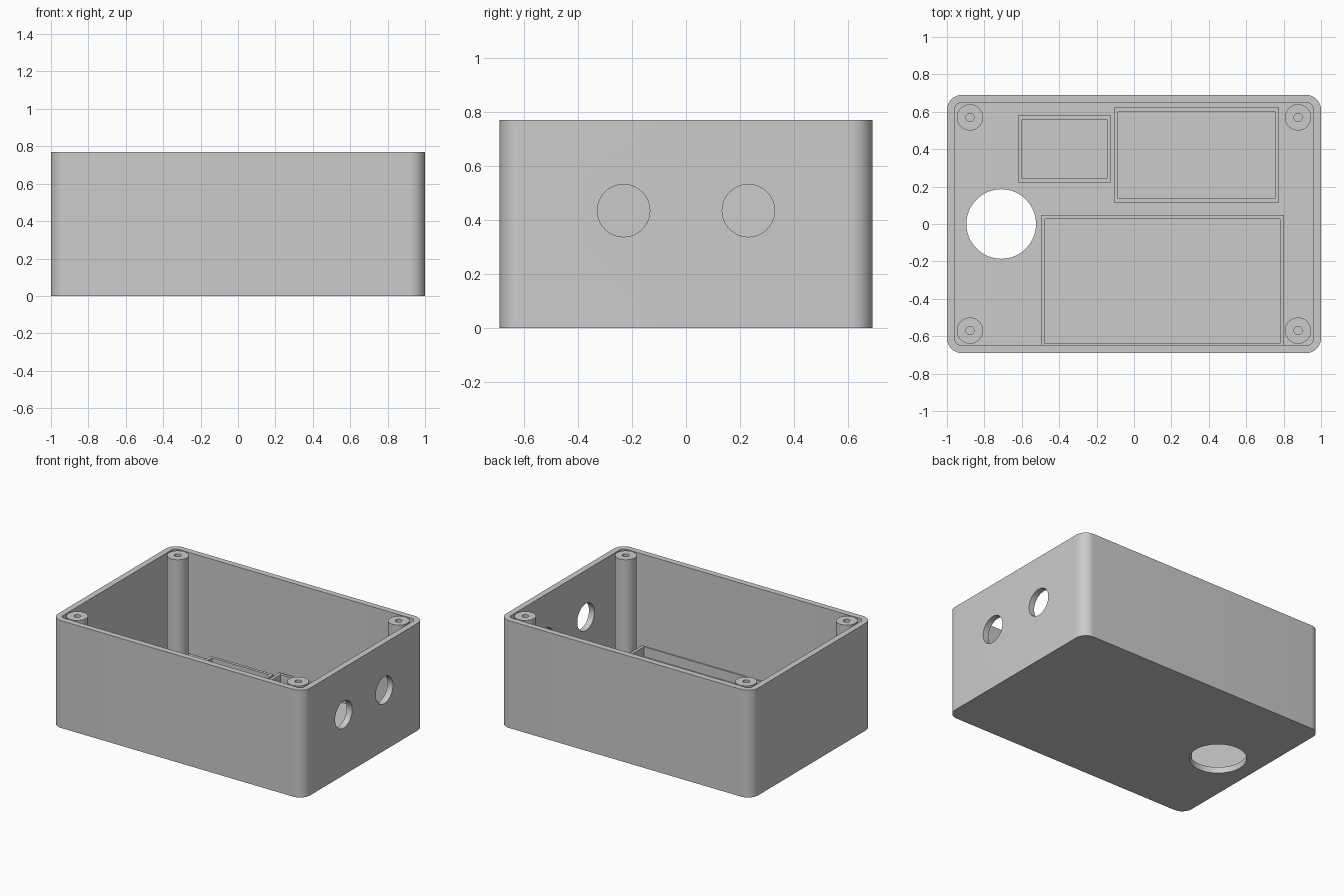
import bpy
import bmesh
from math import pi, cos, sin, radians
from mathutils import Matrix

if "Cube" in bpy.data.objects:
    bpy.data.objects.remove(bpy.data.objects["Cube"])

# Main sizes
HALF_X, HALF_Y, HEIGHT = 1.0, 0.69, 0.77
WALL, FLOOR = 0.043, 0.043
FRAME_TOP, FRAME_WALL = 0.113, 0.0215
OVER = 0.1

GREY = bpy.data.materials.new("plain grey")
GREY.use_nodes = True
colour = (0.6, 0.6, 0.6, 1)
GREY.diffuse_color = colour
GREY.node_tree.nodes["Principled BSDF"].inputs["Base Color"].default_value = colour


def make_object(name, bm):
    bmesh.ops.recalc_face_normals(bm, faces=bm.faces)
    mesh = bpy.data.meshes.new(name)
    bm.to_mesh(mesh)
    bm.free()
    mesh.materials.append(GREY)
    obj = bpy.data.objects.new(name, mesh)
    bpy.context.collection.objects.link(obj)
    return obj


def prism(name, outline, z0, z1):
    bm = bmesh.new()
    base = bm.faces.new([bm.verts.new((x, y, z0)) for x, y in outline])
    top = bmesh.ops.extrude_face_region(bm, geom=[base])["geom"]
    verts = [v for v in top if isinstance(v, bmesh.types.BMVert)]
    bmesh.ops.translate(bm, verts=verts, vec=(0, 0, z1 - z0))
    return make_object(name, bm)


def rounded_rect(hx, hy, r, steps=12):
    points = []
    for quarter, (sx, sy) in enumerate([(1, 1), (-1, 1), (-1, -1), (1, -1)]):
        for i in range(steps + 1):
            a = (quarter + i / steps) * pi / 2
            points.append((sx * (hx - r) + r * cos(a), sy * (hy - r) + r * sin(a)))
    return points


def rect(x0, x1, y0, y1):
    return [(x0, y0), (x1, y0), (x1, y1), (x0, y1)]


def circle(x, y, r, n=64):
    return [(x + r * cos(2 * pi * i / n), y + r * sin(2 * pi * i / n)) for i in range(n)]


def cut(obj, cutter):
    mod = obj.modifiers.new("cut", "BOOLEAN")
    mod.operation = "DIFFERENCE"
    mod.solver = "EXACT"
    mod.object = cutter
    bpy.context.view_layer.objects.active = obj
    bpy.ops.object.modifier_apply(modifier=mod.name)
    bpy.data.objects.remove(cutter)


def smooth(obj):
    bpy.ops.object.select_all(action="DESELECT")
    obj.select_set(True)
    bpy.context.view_layer.objects.active = obj
    bpy.ops.object.shade_smooth_by_angle(angle=radians(30))


# Open box with rounded upright corners
shell = prism("box_shell", rounded_rect(HALF_X, HALF_Y, 0.08), 0, HEIGHT)
cut(shell, prism("cavity_cutter", rounded_rect(HALF_X - WALL, HALF_Y - WALL, 0.03),
                 FLOOR, HEIGHT + OVER))

# Large round opening in the floor
cut(shell, prism("floor_hole_cutter", circle(-0.71, 0, 0.186), -OVER, FLOOR + OVER))

# Two round openings in the left side wall
for y in (-0.231, 0.231):
    cutter = prism("side_hole_cutter", circle(0, 0, 0.097), -OVER, OVER)
    cutter.data.transform(Matrix.Translation((HALF_X - WALL / 2, y, 0.434))
                          @ Matrix.Rotation(pi / 2, 4, "Y"))
    cut(shell, cutter)
smooth(shell)

# Screw posts with blind holes in the four corners
for side, sx in (("right", -1), ("left", 1)):
    for end, sy in (("front", -1), ("back", 1)):
        x, y = sx * 0.877, sy * 0.57
        post = prism(f"screw_post_{end}_{side}", circle(x, y, 0.07, 48), FLOOR, HEIGHT)
        cut(post, prism("screw_hole_cutter", circle(x, y, 0.022, 24),
                        HEIGHT - 0.4, HEIGHT + OVER))
        smooth(post)

# Low locating frames on the floor: outer x0, x1, y0, y1 and front strip width
FRAMES = {
    "small_back_frame": (-0.62, -0.123, 0.223, 0.58, FRAME_WALL),
    "large_back_frame": (-0.107, 0.775, 0.116, 0.624, FRAME_WALL),
    "front_frame": (-0.497, 0.802, WALL - HALF_Y, 0.047, 0.009),
}
for name, (x0, x1, y0, y1, front) in FRAMES.items():
    frame = prism(name, rect(x0, x1, y0, y1), FLOOR, FRAME_TOP)
    cut(frame, prism("frame_cutter", rect(x0 + FRAME_WALL, x1 - FRAME_WALL,
                                          y0 + front, y1 - FRAME_WALL),
                     FLOOR - OVER, FRAME_TOP + OVER))
